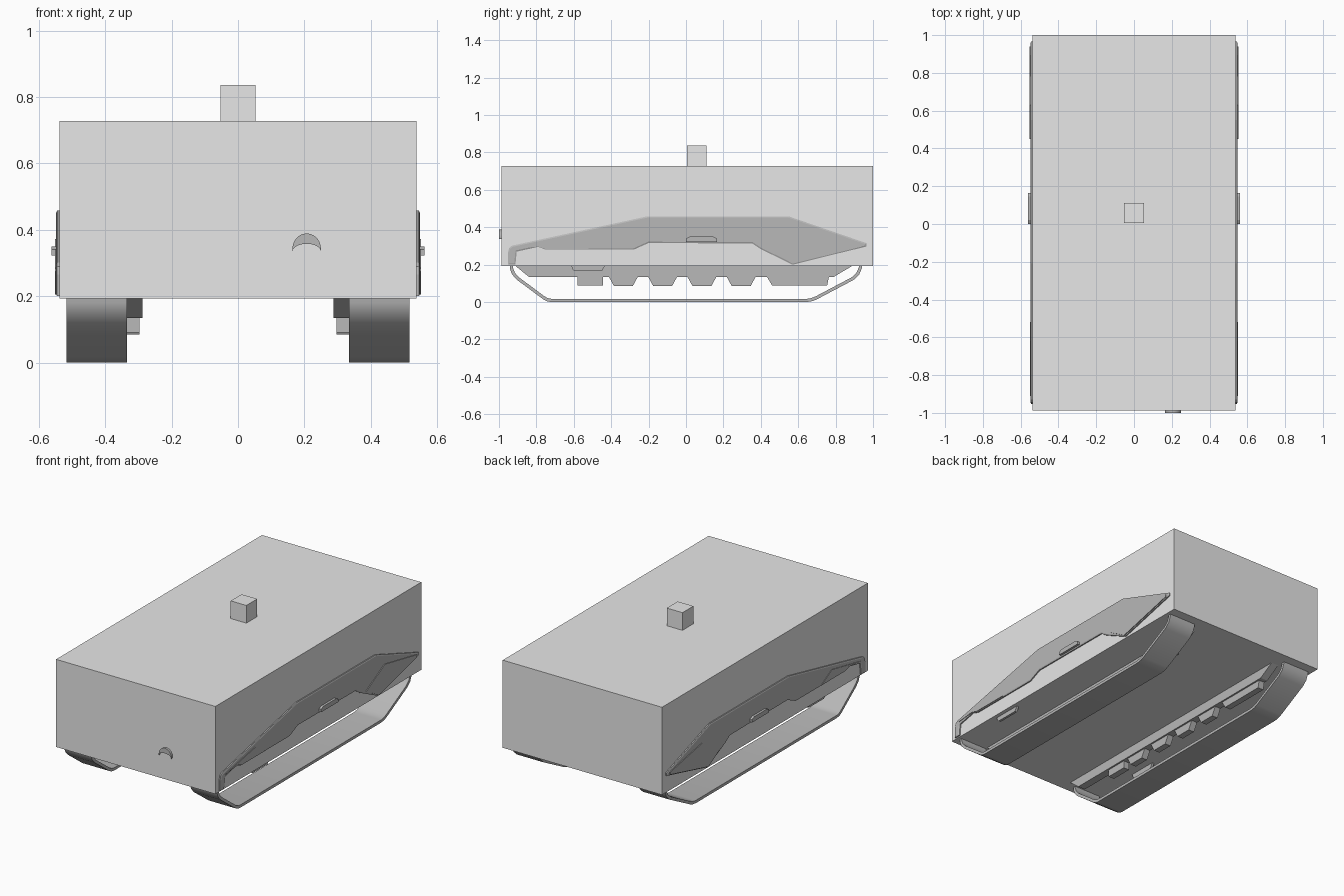
import bpy, bmesh, math
from mathutils import Vector

cube = bpy.data.objects.get("Cube")
if cube:
    bpy.data.objects.remove(cube, do_unlink=True)


def material(name, value):
    m = bpy.data.materials.new(name)
    m.use_nodes = True
    m.diffuse_color = (value, value, value, 1)
    m.node_tree.nodes["Principled BSDF"].inputs["Base Color"].default_value = (value, value, value, 1)
    return m


light = material("light grey", 0.8)
dark = material("dark grey", 0.48)


def finish(name, bm, mat, smooth=False):
    bmesh.ops.recalc_face_normals(bm, faces=bm.faces)
    mesh = bpy.data.meshes.new(name)
    bm.to_mesh(mesh)
    bm.free()
    mesh.materials.append(mat)
    if smooth:
        mesh.shade_smooth()
        mesh.set_sharp_from_angle(angle=math.radians(35))
    ob = bpy.data.objects.new(name, mesh)
    bpy.context.collection.objects.link(ob)
    return ob


def box(name, lo, hi, mat):
    bm = bmesh.new()
    bmesh.ops.create_cube(bm, size=1)
    for v in bm.verts:
        v.co = [(a + b) / 2 + c * (b - a) for a, b, c in zip(lo, hi, v.co)]
    return finish(name, bm, mat)


def prism(name, pts, a, b, mat, axis="x", smooth=False, rim=0, rise=0):
    """Extrude a profile from a to b, with an optional chamfered outer face."""
    place = (lambda p, t: (t, p[0], p[1])) if axis == "x" else (lambda p, t: (p[0], t, p[1]))
    bm = bmesh.new()
    near = [bm.verts.new(place(p, a)) for p in pts]
    far = [bm.verts.new(place(p, b)) for p in pts]
    bm.faces.new(near)
    outer = bm.faces.new(far)
    n = len(pts)
    for i in range(n):
        j = (i + 1) % n
        bm.faces.new((near[i], near[j], far[j], far[i]))
    bmesh.ops.recalc_face_normals(bm, faces=bm.faces)
    if rim:
        bmesh.ops.inset_region(bm, faces=[outer], thickness=rim, use_even_offset=True)
        for v in outer.verts:
            v.co.x += rise
    return finish(name, bm, mat, smooth)


def inward(path, d):
    """Offset an open path to its left."""
    pts = [Vector(p) for p in path]
    out = []
    for i, p in enumerate(pts):
        dirs = []
        if i:
            dirs.append((p - pts[i - 1]).normalized())
        if i < len(pts) - 1:
            dirs.append((pts[i + 1] - p).normalized())
        normals = [Vector((-e.y, e.x)) for e in dirs]
        m = sum(normals, Vector((0, 0))).normalized()
        out.append(tuple(p + m * d / m.dot(normals[0])))
    return out


# Hull and roof block
box("hull", (-0.538, -0.987, 0.193), (0.538, 1.0, 0.728), light)
box("roof_block", (-0.053, 0.005, 0.72), (0.053, 0.11, 0.836), light)

# Crescent-shaped barrel mount on the front
arc = [math.pi * i / 14 for i in range(15)]
crescent = [(0.207 + 0.043 * math.cos(t), 0.342 + 0.047 * math.sin(t)) for t in arc]
crescent += [(0.207 - 0.042 * math.cos(t), 0.336 + 0.022 * math.sin(t)) for t in arc]
prism("barrel_mount", crescent, -0.98, -1.0, dark, axis="y", smooth=True)

# Profiles of the running gear, as (y, z)
belt = [(-0.942, 0.24), (-0.942, 0.18), (-0.93, 0.148), (-0.905, 0.12), (-0.765, 0.016),
        (-0.745, 0.005), (-0.72, 0), (0.645, 0), (0.675, 0.005), (0.70, 0.015),
        (0.895, 0.118), (0.925, 0.145), (0.942, 0.185), (0.942, 0.24)]
belt += inward(belt, 0.017)[::-1]
rail = [(-0.92, 0.2), (-0.84, 0.135), (0.79, 0.135), (0.9, 0.2)]
teeth = [[(c - 0.08, 0.14), (c - 0.05, 0.085), (c + 0.05, 0.085), (c + 0.08, 0.14)]
         for c in (-0.335, -0.125, 0.085, 0.295)]
teeth += [[(-0.58, 0.14), (-0.58, 0.09), (-0.445, 0.09), (-0.445, 0.14)],
          [(0.43, 0.14), (0.46, 0.09), (0.755, 0.09), (0.765, 0.14)]]
bracket = [(-0.615, 0.2), (-0.605, 0.172), (-0.595, 0.165), (-0.45, 0.165), (-0.43, 0.2)]

# Profiles of the side skirt
skirt = [(-0.952, 0.2), (-0.952, 0.265), (-0.945, 0.29), (-0.93, 0.302), (-0.21, 0.458),
         (0.55, 0.458), (0.965, 0.315), (0.965, 0.297), (0.82, 0.262), (0.57, 0.2),
         (0.40, 0.283), (0.355, 0.313), (-0.2, 0.316), (-0.28, 0.28), (-0.75, 0.28),
         (-0.79, 0.295), (-0.905, 0.27), (-0.912, 0.2)]
rear_flap = [(0.45, 0.275), (0.63, 0.372), (0.94, 0.312), (0.94, 0.297), (0.57, 0.205)]
front_flap = [(-0.91, 0.285), (-0.62, 0.342), (-0.52, 0.284), (-0.75, 0.284), (-0.79, 0.297)]
vent = [(0.0, 0.322), (0.0, 0.34), (0.02, 0.35), (0.145, 0.35), (0.165, 0.34), (0.165, 0.322)]

for side, s in (("left", 1), ("right", -1)):
    prism(side + "_track_belt", belt, s * 0.335, s * 0.516, dark, smooth=True)
    prism(side + "_suspension_rail", rail, s * 0.287, s * 0.336, dark)
    for i, tooth in enumerate(teeth):
        prism(f"{side}_suspension_tooth_{i + 1}", tooth, s * 0.297, s * 0.336, dark)
    prism(side + "_bracket", bracket, s * 0.50, s * 0.515, dark)
    prism(side + "_skirt", skirt, s * 0.53, s * 0.545, dark, rim=0.007, rise=s * 0.003)
    prism(side + "_rear_flap", rear_flap, s * 0.54, s * 0.552, dark)
    prism(side + "_front_flap", front_flap, s * 0.54, s * 0.551, dark)
    prism(side + "_vent", vent, s * 0.54, s * 0.562, dark)
